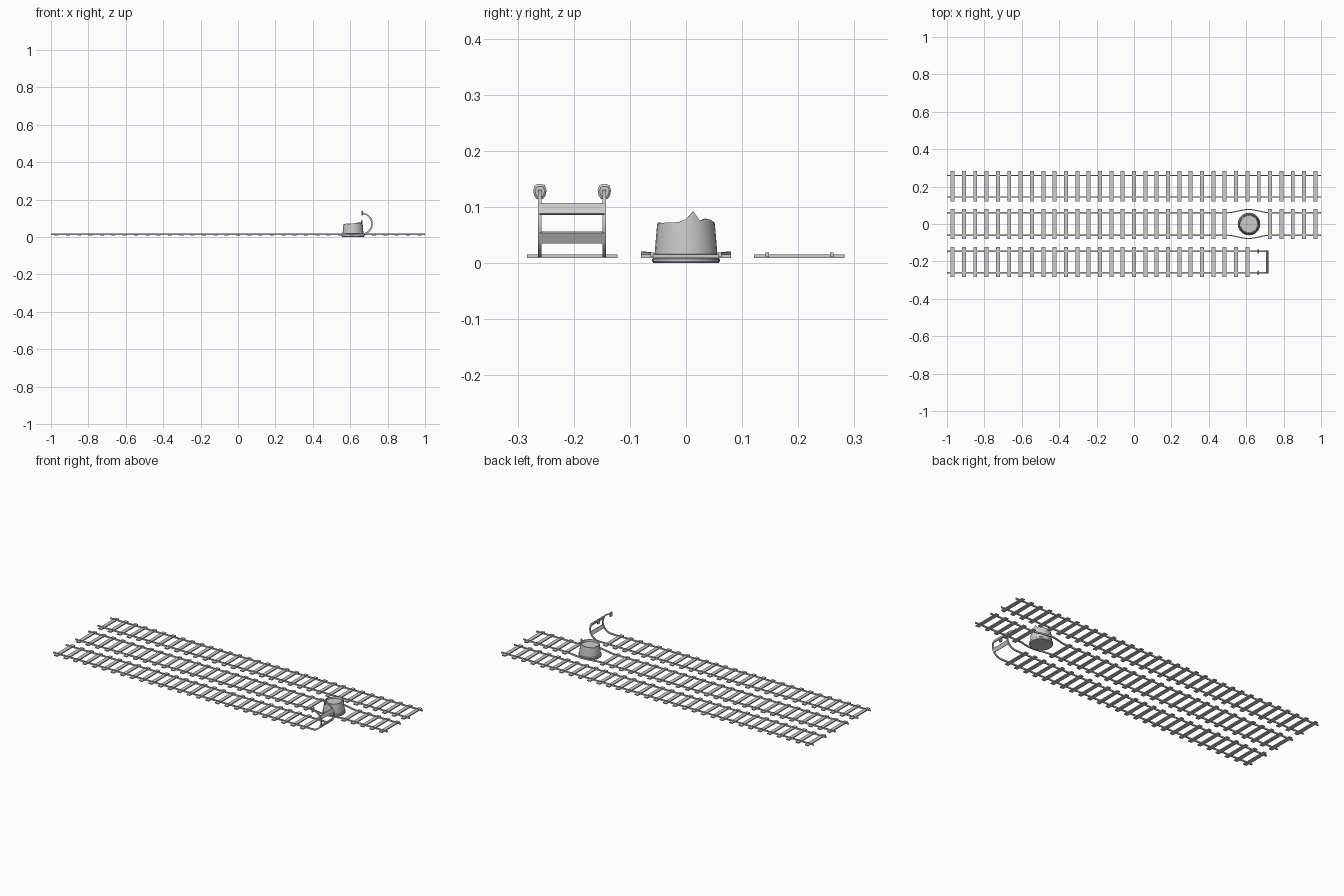
import bpy, bmesh, math
from mathutils import Vector

if "Cube" in bpy.data.objects:
    bpy.data.objects.remove(bpy.data.objects["Cube"])


def finish(name, bm, smooth=False):
    bmesh.ops.recalc_face_normals(bm, faces=bm.faces)
    me = bpy.data.meshes.new(name)
    bm.to_mesh(me)
    bm.free()
    ob = bpy.data.objects.new(name, me)
    bpy.context.collection.objects.link(ob)
    if smooth:
        bpy.context.view_layer.objects.active = ob
        ob.select_set(True)
        bpy.ops.object.shade_smooth_by_angle(angle=math.radians(35))
        ob.select_set(False)
    return ob


def add_box(bm, c, size, tilt=0):
    # box centred at c, tilted about y
    r = bmesh.ops.create_cube(bm, size=1)
    co, si = math.cos(tilt), math.sin(tilt)
    for v in r['verts']:
        x, y, z = (v.co[i] * size[i] for i in range(3))
        v.co = Vector((c[0] + x * co - z * si, c[1] + y, c[2] + x * si + z * co))


def sweep(bm, sections):
    # joins four-cornered cross-sections into a bar
    rings = [[bm.verts.new(p) for p in s] for s in sections]
    for a, b in zip(rings, rings[1:]):
        for i in range(4):
            j = (i + 1) % 4
            bm.faces.new((a[i], a[j], b[j], b[i]))
    bm.faces.new(rings[0])
    bm.faces.new(rings[-1])


GAUGE, W, Z0, Z1 = 0.0575, 0.003, 0.0105, 0.0185
TIES = [-0.97 + i * 1.94 / 32 for i in range(33)]
CX, CZ, R = 0.66, 0.0705, 0.060   # centre and radius of the curled end


def flat_section(x, y, dz=0):
    return [(x, y - W, Z0 + dz), (x, y + W, Z0 + dz),
            (x, y + W, Z1 + dz), (x, y - W, Z1 + dz)]


def curl_section(a, y):
    c, s = math.cos(a), math.sin(a)
    o, i = R, R - (Z1 - Z0)
    return [(CX + o * c, y - W, CZ + o * s), (CX + o * c, y + W, CZ + o * s),
            (CX + i * c, y + W, CZ + i * s), (CX + i * c, y - W, CZ + i * s)]


def make_ties(name, y, keep):
    bm = bmesh.new()
    for x in TIES:
        if keep(x):
            add_box(bm, (x, y, 0.012), (0.021, 0.161, 0.006))
    finish(name, bm)


make_ties("back_ties", 0.202, lambda x: True)
make_ties("middle_ties", 0, lambda x: not 0.52 < x < 0.7)
make_ties("front_ties", -0.203, lambda x: x < 0.63)

# straight rails
bm = bmesh.new()
for s in (-1, 1):
    y = 0.202 + s * GAUGE
    sweep(bm, [flat_section(-1, y), flat_section(1, y)])
finish("back_rails", bm)

# rails bulging around the stump
bm = bmesh.new()
for s in (-1, 1):
    secs = [flat_section(-1, s * 0.060)]
    for i in range(17):
        t = i / 16
        k = 0.5 - 0.5 * math.cos(2 * math.pi * t)
        secs.append(flat_section(0.495 + 0.235 * t, s * (0.060 + 0.0175 * k), 0.002 * k))
    secs.append(flat_section(1, s * 0.060))
    sweep(bm, secs)
finish("middle_rails", bm, True)

# rails curling up into a stop
bm = bmesh.new()
for s in (-1, 1):
    y = -0.203 + s * GAUGE
    secs = [flat_section(-1, y)]
    secs += [curl_section(-math.pi / 2 + math.pi * i / 18, y) for i in range(19)]
    sweep(bm, secs)
finish("curled_rails", bm, True)

# cross bars on the curl
bm = bmesh.new()
for deg in (-26, 26):
    a = math.radians(deg)
    r = R - 0.002
    add_box(bm, (CX + r * math.cos(a), -0.203, CZ + r * math.sin(a)), (0.006, 0.116, 0.021), a)
finish("curl_cross_bars", bm)

# buffer pads at the rail ends
bm = bmesh.new()
for s in (-1, 1):
    rings = []
    for x, k in ((0.660, 1), (0.665, 1), (0.668, 0.7)):
        rings.append([bm.verts.new((x, -0.203 + s * GAUGE + k * py, 0.1275 + k * pz))
                      for py, pz in ((-.006, -.013), (.006, -.013), (.010, -.008), (.012, .002),
                                     (.009, .011), (.004, .013), (-.004, .013), (-.009, .011),
                                     (-.012, .002), (-.010, -.008))])
    n = len(rings[0])
    for a, b in zip(rings, rings[1:]):
        for i in range(n):
            bm.faces.new((a[i], a[(i + 1) % n], b[(i + 1) % n], b[i]))
    bm.faces.new(rings[0])
    bm.faces.new(rings[-1])
finish("buffer_pads", bm)

# broken stump with jagged rim and hollow top
N, SX = 24, 0.615
JAG = [.078, .092, .075, .079, .077, .073, .073, .070, .072, .067, .066, .070,
       .068, .066, .070, .072, .069, .071, .072, .072, .071, .072, .072, .073]
PROFILE = [(.058, 0), (.0605, .003), (.0605, .007), (.059, .008), (.060, .013), (.056, .016),
           (.0555, .022), (.054, .040), (.0525, .058), (.051, None), (.047, None), (.046, .060)]
bm = bmesh.new()
rings = []
for r, z in PROFILE:
    rings.append([bm.verts.new((SX + r * math.cos(2 * math.pi * i / N),
                                r * math.sin(2 * math.pi * i / N),
                                JAG[i] if z is None else z)) for i in range(N)])
for a, b in zip(rings, rings[1:]):
    for i in range(N):
        j = (i + 1) % N
        bm.faces.new((a[i], a[j], b[j], b[i]))
bm.faces.new(rings[0])
bm.faces.new(rings[-1])
finish("broken_stump", bm, True)
